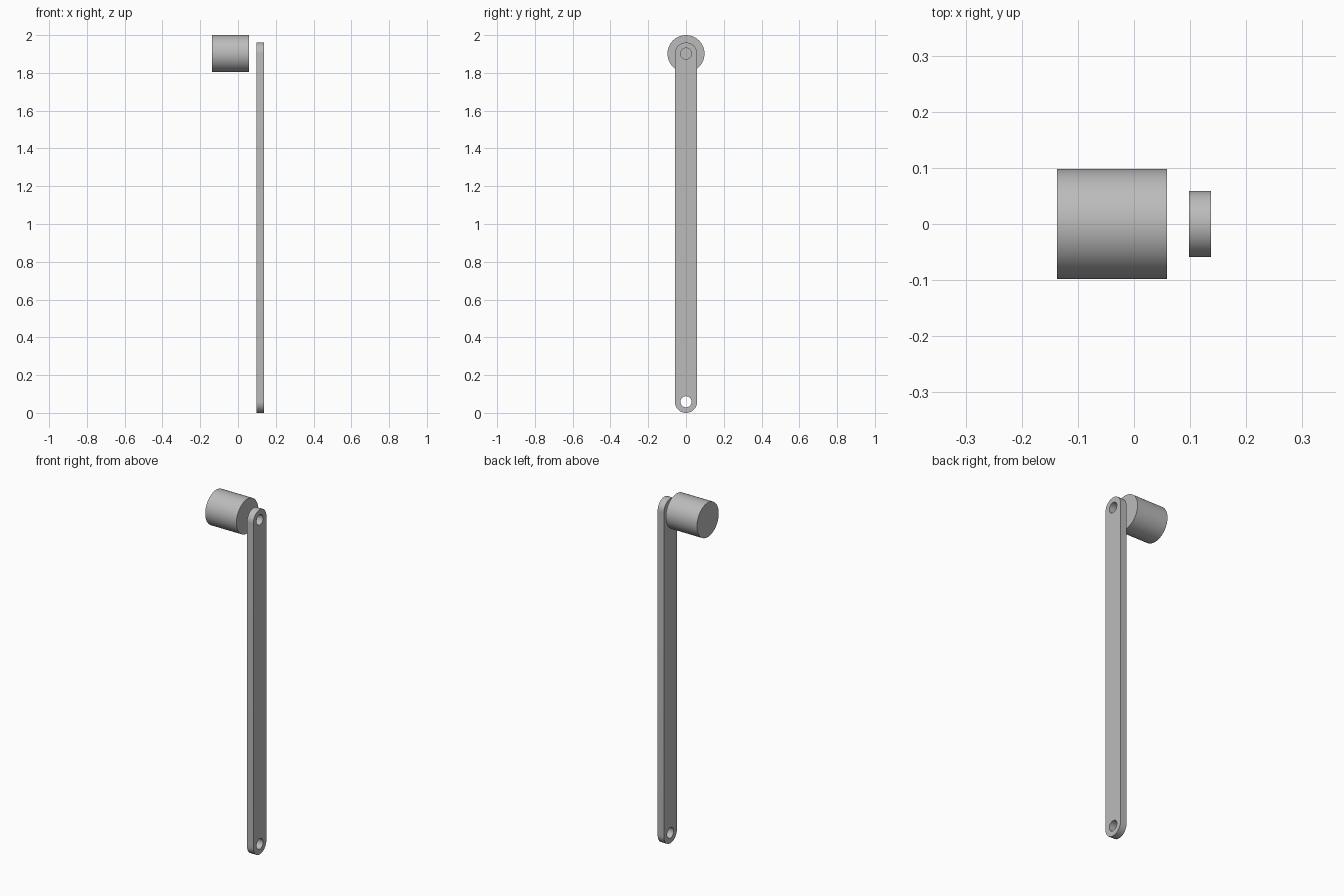
import bpy, bmesh
from math import sin, cos, pi

cube = bpy.data.objects.get("Cube")
if cube:
    bpy.data.objects.remove(cube, do_unlink=True)

UNIT = 2 / 102                    # model proportions follow a 102-unit height
LOW, HIGH = 3 * UNIT, 97 * UNIT   # pivot heights

grey = bpy.data.materials.new("plain_grey")
grey.use_nodes = True
grey.diffuse_color = (0.5, 0.5, 0.5, 1)
grey.node_tree.nodes["Principled BSDF"].inputs["Base Color"].default_value = (0.5, 0.5, 0.5, 1)


def arc(radius, z, start, end, steps):
    """Points (y, z) along an arc, both ends included."""
    return [(radius * cos(start + (end - start) * i / steps),
             z + radius * sin(start + (end - start) * i / steps))
            for i in range(steps + 1)]


def extrude_loops(name, loops, x0, x1, angle):
    """Fill closed (y, z) outlines, inner ones as holes, and extrude along x."""
    bm = bmesh.new()
    edges = []
    for loop in loops:
        verts = [bm.verts.new((x0, y, z)) for y, z in loop]
        edges += [bm.edges.new((verts[i - 1], verts[i])) for i in range(len(verts))]
    bmesh.ops.triangle_fill(bm, use_beauty=True, use_dissolve=False,
                            edges=edges, normal=(-1, 0, 0))
    result = bmesh.ops.extrude_face_region(bm, geom=bm.faces[:], use_keep_orig=True)
    moved = [v for v in result["geom"] if isinstance(v, bmesh.types.BMVert)]
    bmesh.ops.translate(bm, verts=moved, vec=(x1 - x0, 0, 0))
    bmesh.ops.recalc_face_normals(bm, faces=bm.faces[:])
    mesh = bpy.data.meshes.new(name)
    bm.to_mesh(mesh)
    bm.free()
    mesh.materials.append(grey)
    obj = bpy.data.objects.new(name, mesh)
    bpy.context.collection.objects.link(obj)
    bpy.ops.object.select_all(action="DESELECT")
    obj.select_set(True)
    bpy.context.view_layer.objects.active = obj
    bpy.ops.object.shade_smooth_by_angle(angle=angle)


# Round-ended link bar with a pivot hole at each end
outline = arc(3 * UNIT, HIGH, 0, pi, 24) + arc(3 * UNIT, LOW, pi, 2 * pi, 24)
holes = [arc(1.5 * UNIT, z, 0, 2 * pi, 32)[:-1] for z in (LOW, HIGH)]
extrude_loops("link_bar", [outline] + holes, 5 * UNIT, 7 * UNIT, pi / 6)

# Solid roller beside the upper pivot
roller = arc(5 * UNIT, HIGH, 0, 2 * pi, 64)[:-1]
extrude_loops("roller", [roller], -7 * UNIT, 3 * UNIT, pi / 6)
